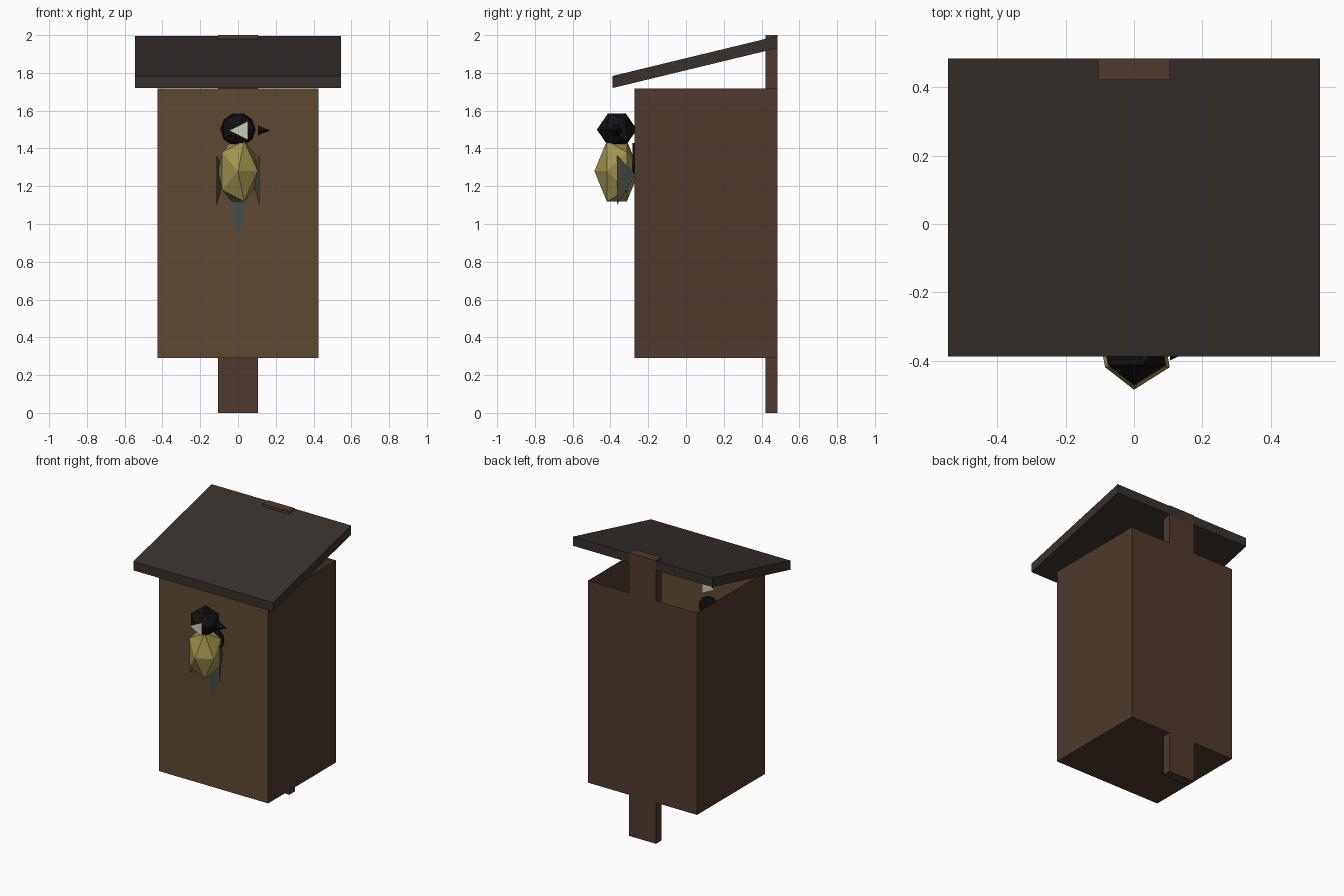
import bpy, bmesh
from math import pi
from mathutils import Matrix, Vector

if "Cube" in bpy.data.objects:
    bpy.data.objects.remove(bpy.data.objects["Cube"])


def mat(name, r, g, b):
    m = bpy.data.materials.new(name)
    m.diffuse_color = (r, g, b, 1)
    m.use_nodes = True
    m.node_tree.nodes["Principled BSDF"].inputs["Base Color"].default_value = m.diffuse_color
    return m


BOARD = mat("brown_board", .075, .042, .026)
FACE = mat("front_board", .11, .068, .03)
ROOF = mat("roof_grey", .04, .031, .026)
BLACK = mat("black", .006, .006, .007)
YELLOW = mat("yellow_feather", .35, .30, .07)
GREY = mat("grey_feather", .06, .075, .065)
WHITE = mat("white_feather", .6, .6, .5)

BIRD_Y = -.366
FRONT, BACK = -.272, .485


def finish(name, bm, *mats):
    bmesh.ops.recalc_face_normals(bm, faces=bm.faces)
    me = bpy.data.meshes.new(name)
    bm.to_mesh(me)
    bm.free()
    for m in mats:
        me.materials.append(m)
    ob = bpy.data.objects.new(name, me)
    bpy.context.collection.objects.link(ob)
    return ob


def block(lo, hi):
    lo, hi = Vector(lo), Vector(hi)
    bm = bmesh.new()
    bmesh.ops.create_cube(bm, size=1, matrix=Matrix.Translation((lo + hi) / 2)
                          @ Matrix.Diagonal((*(hi - lo), 1)))
    return bm


def ball(name, z, scale, m):
    # twenty-sided ball with a point towards the front
    bm = bmesh.new()
    bmesh.ops.create_icosphere(bm, subdivisions=1, radius=1,
                               matrix=Matrix.Translation((0, BIRD_Y, z))
                               @ Matrix.Diagonal((*scale, 1))
                               @ Matrix.Rotation(pi / 2, 4, 'X'))
    return finish(name, bm, m)


def feather(name, pts, m):
    bm = bmesh.new()
    bm.faces.new([bm.verts.new(p) for p in pts])
    return finish(name, bm, m)


def cone(name, at, axis, angle, sides, r1, r2, depth, m):
    bm = bmesh.new()
    bmesh.ops.create_cone(bm, cap_ends=True, segments=sides, radius1=r1, radius2=r2,
                          depth=depth, matrix=Matrix.Translation(at)
                          @ Matrix.Rotation(angle, 4, axis))
    bmesh.ops.remove_doubles(bm, verts=bm.verts, dist=1e-5)
    return finish(name, bm, m)


# nest box: thin walls, open under the roof, paler front board
bm = block((-.426, FRONT, .29), (.426, BACK, 1.717))
bm.normal_update()
for f in bm.faces:
    f.material_index = int(f.normal.y < -.5)
bmesh.ops.delete(bm, geom=[f for f in bm.faces if f.normal.z > .5], context='FACES_ONLY')
finish("nest_box", bm, BOARD, FACE)

# mounting post along the back
finish("back_post", block((-.105, .422, 0), (.105, BACK, 2)), BOARD)

# sloping roof: slab sheared along y
bm = block((-.545, -.388, 1.72), (.545, BACK, 1.784))
for v in bm.verts:
    v.co.z += (v.co.y + .388) * .242
finish("roof", bm, ROOF)

# entrance hole behind the bird
cone("entrance_hole", (0, FRONT, 1.345), 'X', pi / 2, 16, .083, .083, .02, BLACK)

# bird
ball("bird_body", 1.28, (.117, .119, .189), YELLOW)
ball("bird_head", 1.5, (.105, .106, .1), BLACK)
cone("beak", (.138, BIRD_Y - .003, 1.495), 'Y', pi / 2, 6, .03, 0, .064, BLACK)
for side, s in (("left", -1), ("right", 1)):
    feather(side + "_wing", [(s * .113, BIRD_Y, 1.365), (s * .113, BIRD_Y, 1.1),
                             (s * .067, -.267, 1.26)], GREY)
    y = BIRD_Y + s * .11
    feather(side + "_cheek", [(-.048, y, 1.495), (.053, y, 1.445), (.053, y, 1.545)], WHITE)
feather("tail", [(-.06, -.279, 1.16), (.06, -.279, 1.16), (.006, -.279, .928),
                 (-.006, -.279, .928)], GREY)
